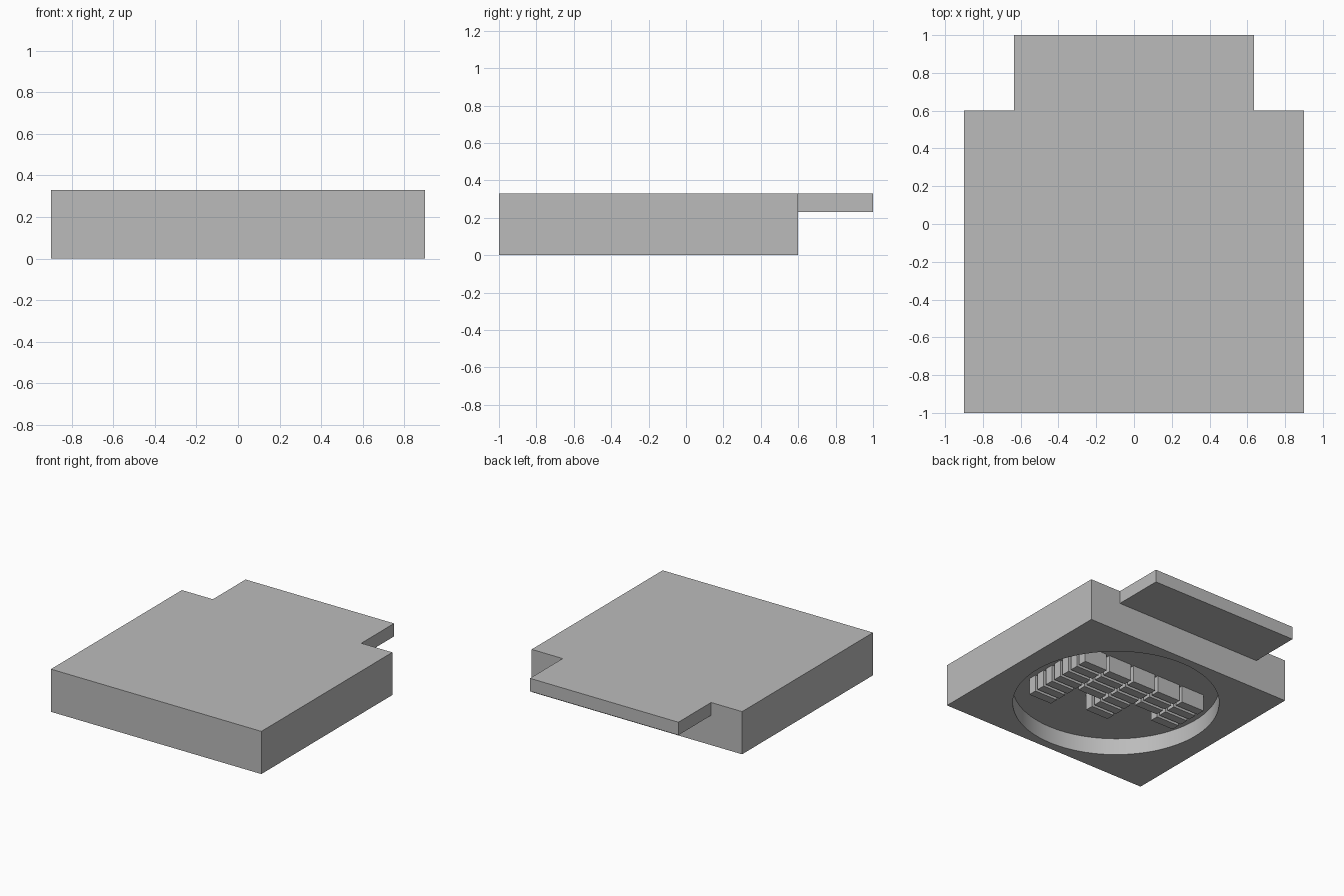
import bpy
import math

if "Cube" in bpy.data.objects:
    bpy.data.objects.remove(bpy.data.objects["Cube"], do_unlink=True)

grey = bpy.data.materials.new("plain grey")
grey.use_nodes = True
grey.diffuse_color = (0.5, 0.5, 0.5, 1)
grey.node_tree.nodes["Principled BSDF"].inputs["Base Color"].default_value = (0.5, 0.5, 0.5, 1)


def box(name, x, y, z):
    """Box from (min, max) ranges on each axis."""
    ranges = (x, y, z)
    bpy.ops.mesh.primitive_cube_add(size=1, location=[(a + b) / 2 for a, b in ranges])
    ob = bpy.context.object
    ob.name = name
    ob.scale = [b - a for a, b in ranges]
    bpy.ops.object.transform_apply(location=False, rotation=False, scale=True)
    ob.data.materials.append(grey)
    return ob


HEIGHT = 0.33
RECESS = 0.13

# Main block
body = box("body_block", (-0.9, 0.9), (-1, 0.6), (0, HEIGHT))

# Round recess in the underside
bpy.ops.mesh.primitive_cylinder_add(vertices=96, radius=0.735, depth=2 * RECESS,
                                    location=(0, -0.2, 0))
cutter = bpy.context.object
cutter.name = "recess_cutter"
cutter.hide_render = True
cutter.data.materials.append(grey)
cut = body.modifiers.new("round_recess", "BOOLEAN")
cut.operation = "DIFFERENCE"
cut.solver = "EXACT"
cut.object = cutter
bpy.context.view_layer.objects.active = body
bpy.ops.object.modifier_apply(modifier=cut.name)
bpy.data.objects.remove(cutter, do_unlink=True)

bpy.ops.object.select_all(action="DESELECT")
body.select_set(True)
bpy.context.view_layer.objects.active = body
bpy.ops.object.shade_smooth_by_angle(angle=math.radians(30))

# Thin shelf behind, level with the top
box("rear_shelf", (-0.635, 0.635), (0.6, 1), (0.23, HEIGHT))

# Five columns of small blocks standing in the recess
WIDTH, LENGTH, GAP = 0.2, 0.067, 0.025
for column, count in enumerate((7, 4, 6, 3, 4)):
    right = 0.55 - column * (WIDTH + GAP)
    for row in range(count):
        back = 0.115 - row * (LENGTH + GAP)
        box(f"rib_block_{column + 1}_{row + 1}", (right - WIDTH, right),
            (back - LENGTH, back), (0, RECESS + 0.005))
